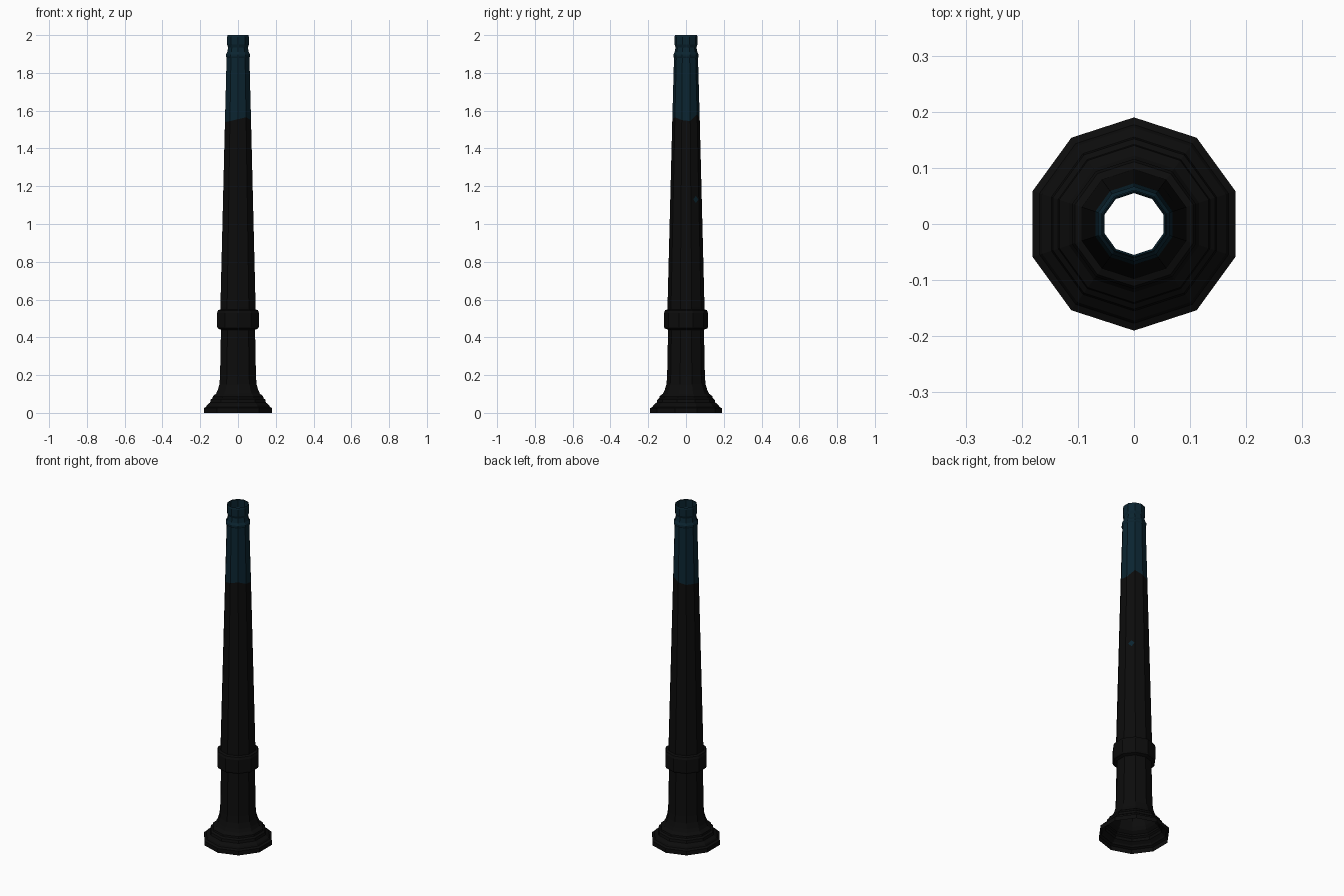
import bpy, bmesh, math
from mathutils import Vector

if "Cube" in bpy.data.objects:
    bpy.data.objects.remove(bpy.data.objects["Cube"])

SIDES = 10


def material(name, rgb):
    m = bpy.data.materials.new(name)
    m.diffuse_color = (*rgb, 1)
    m.use_nodes = True
    m.node_tree.nodes["Principled BSDF"].inputs["Base Color"].default_value = m.diffuse_color
    return m


black = material("black iron", (0.0037, 0.0037, 0.0037))
blue = material("dark blue paint", (0.0033, 0.018, 0.03))

# Uneven lower edge of the blue paint, one height offset per corner
PAINT_Z = 1.555
ragged = [-0.01, 0.025, 0.005, -0.005, -0.005, -0.015, -0.01, 0.0, 0.01, -0.005]

# Outline as (corner radius, height), bottom to top
base = [(0.19, 0), (0.19, 0.025), (0.177, 0.032), (0.172, 0.042), (0.155, 0.055),
        (0.152, 0.07), (0.142, 0.078), (0.14, 0.088), (0.122, 0.102), (0.113, 0.12),
        (0.104, 0.15), (0.1, 0.19)]
band = [(0.095, 0.44), (0.112, 0.447), (0.116, 0.455), (0.116, 0.53), (0.111, 0.543),
        (0.098, 0.548), (0.098, 0.56)]
shaft = [(0.0725, PAINT_Z), (0.0635, 1.88)]
cap = [(0.067, 1.887), (0.067, 1.897), (0.06, 1.91), (0.055, 1.935), (0.061, 1.95),
       (0.061, 1.99), (0.058, 2.0)]
profile = base + band + shaft + cap


def corner(r, z, i):
    a = math.radians(18) + math.tau * i / SIDES
    return Vector((r * math.cos(a), r * math.sin(a), z))


# Open-ended ten-sided post
bm = bmesh.new()
rings = []
for r, z in profile:
    painted = z == PAINT_Z
    rings.append([bm.verts.new(corner(r, z + (ragged[i] if painted else 0), i))
                  for i in range(SIDES)])
for (r, z), lo, hi in zip(profile, rings, rings[1:]):
    for i in range(SIDES):
        j = (i + 1) % SIDES
        f = bm.faces.new((lo[i], lo[j], hi[j], hi[i]))
        f.material_index = 1 if z >= PAINT_Z else 0
mesh = bpy.data.meshes.new("post")
bm.to_mesh(mesh)
bm.free()
mesh.materials.append(black)
mesh.materials.append(blue)
bpy.context.collection.objects.link(bpy.data.objects.new("post", mesh))

# Small blue paint spot on one shaft face
n = Vector((math.cos(math.radians(36)), math.sin(math.radians(36)), 0.025)).normalized()
side = Vector((0, 0, 1)).cross(n).normalized()
up = n.cross(side)
r = 0.098 + (0.0725 - 0.098) * (1.13 - 0.56) / (PAINT_Z - 0.56)
centre = Vector((n.x, n.y, 0)).normalized() * r * math.cos(math.pi / SIDES)
centre += Vector((0.0, 0.0, 1.13)) + n * 0.001 + side * 0.006
bm = bmesh.new()
bm.faces.new([bm.verts.new(centre + side * 0.017 * math.cos(k * math.pi / 4)
                           * (0.7 if k % 2 else 1)
                           + up * 0.019 * math.sin(k * math.pi / 4) * (0.7 if k % 2 else 1))
              for k in range(8)])
mesh = bpy.data.meshes.new("paint_spot")
bm.to_mesh(mesh)
bm.free()
mesh.materials.append(blue)
bpy.context.collection.objects.link(bpy.data.objects.new("paint_spot", mesh))
